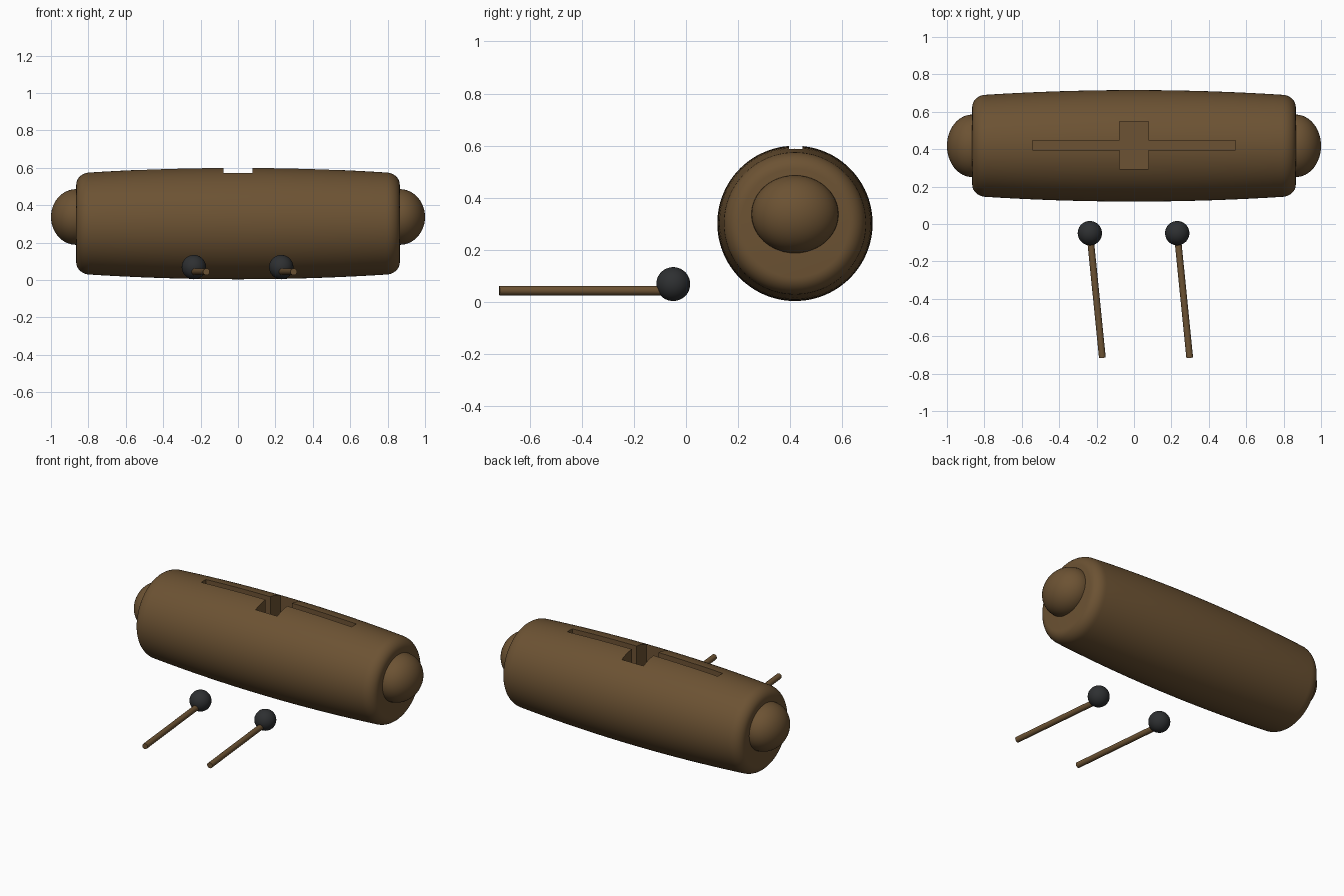
import bpy, bmesh, math
from mathutils import Vector, Matrix

if "Cube" in bpy.data.objects:
    bpy.data.objects.remove(bpy.data.objects["Cube"])


def material(name, rgb):
    m = bpy.data.materials.new(name)
    m.diffuse_color = (*rgb, 1)
    m.use_nodes = True
    m.node_tree.nodes["Principled BSDF"].inputs["Base Color"].default_value = m.diffuse_color
    return m


WOOD = material("brown wood", (0.150, 0.085, 0.033))
RUBBER = material("black rubber", (0.027, 0.029, 0.031))


def finish(name, bm, mat):
    bmesh.ops.recalc_face_normals(bm, faces=bm.faces)
    me = bpy.data.meshes.new(name)
    bm.to_mesh(me)
    bm.free()
    me.materials.append(mat)
    ob = bpy.data.objects.new(name, me)
    bpy.context.collection.objects.link(ob)
    return ob


def smooth(ob):
    bpy.ops.object.select_all(action='DESELECT')
    ob.select_set(True)
    bpy.context.view_layer.objects.active = ob
    bpy.ops.object.shade_smooth_by_angle(angle=math.radians(35))


def ellipsoid(name, centre, radii, mat):
    bm = bmesh.new()
    bmesh.ops.create_uvsphere(bm, u_segments=48, v_segments=24, radius=1,
                              matrix=Matrix.Translation(centre) @ Matrix.Diagonal((*radii, 1)))
    ob = finish(name, bm, mat)
    smooth(ob)


# Drum body: slightly barrelled log with rounded rims, turned around x
CY, CZ, R = 0.418, 0.302, 0.298
half = []
for i in range(1, 11):                       # barrel side
    x = 0.79 * i / 10
    half.append((x, R - 0.025 * (x / 0.79) ** 2))
for i in range(1, 9):                        # rounded rim
    a = math.pi / 2 * i / 8
    half.append((0.79 + 0.075 * math.sin(a), 0.208 + 0.065 * math.cos(a)))
half.append((0.865, 0))
profile = [(-x, r) for x, r in reversed(half)] + [(0, R)] + half
bm = bmesh.new()
vs = [bm.verts.new((x, CY, CZ + r)) for x, r in profile]
es = [bm.edges.new(p) for p in zip(vs, vs[1:])]
bmesh.ops.spin(bm, geom=vs + es, cent=(0, CY, CZ), axis=(1, 0, 0),
               angle=2 * math.pi, steps=96, use_duplicate=False)
bmesh.ops.remove_doubles(bm, verts=bm.verts, dist=1e-5)
body = finish("drum_body", bm, WOOD)

# Cross-shaped slot cut down into the top
L, S, W, B = 0.542, 0.025, 0.078, 0.128
quarter = [(L, S), (W, S), (W, B)]
cross = (quarter + [(-x, y) for x, y in reversed(quarter)]
         + [(-x, -y) for x, y in quarter] + [(x, -y) for x, y in reversed(quarter)])
bm = bmesh.new()
base = bm.faces.new([bm.verts.new((x, CY + 0.003 + y, 0.32)) for x, y in cross])
top = bmesh.ops.extrude_face_region(bm, geom=[base])["geom"]
bmesh.ops.translate(bm, vec=(0, 0, 0.5), verts=[v for v in top if isinstance(v, bmesh.types.BMVert)])
cutter = finish("slot_cutter", bm, WOOD)
mod = body.modifiers.new("slot", 'BOOLEAN')
mod.operation, mod.solver, mod.object = 'DIFFERENCE', 'EXACT', cutter
bpy.context.view_layer.objects.active = body
bpy.ops.object.modifier_apply(modifier=mod.name)
bpy.data.objects.remove(cutter)
smooth(body)

# Round knobs on both ends
for side, s in (("left", -1), ("right", 1)):
    ellipsoid(side + "_end_knob", (s * 0.865, CY, 0.337), (0.135, 0.167, 0.149), WOOD)

# Pair of mallets lying in front
for side, x in (("left", -0.236), ("right", 0.231)):
    ellipsoid(side + "_mallet_head", (x, -0.049, 0.069), (0.065,) * 3, RUBBER)
    a, b = Vector((x, -0.05, 0.044)), Vector((x + 0.067, -0.716, 0.044))
    d = b - a
    bm = bmesh.new()
    bmesh.ops.create_cone(bm, cap_ends=True, segments=24, radius1=0.018, radius2=0.018, depth=d.length,
                          matrix=Matrix.Translation((a + b) / 2) @ d.to_track_quat('Z', 'Y').to_matrix().to_4x4())
    smooth(finish(side + "_mallet_stick", bm, WOOD))
